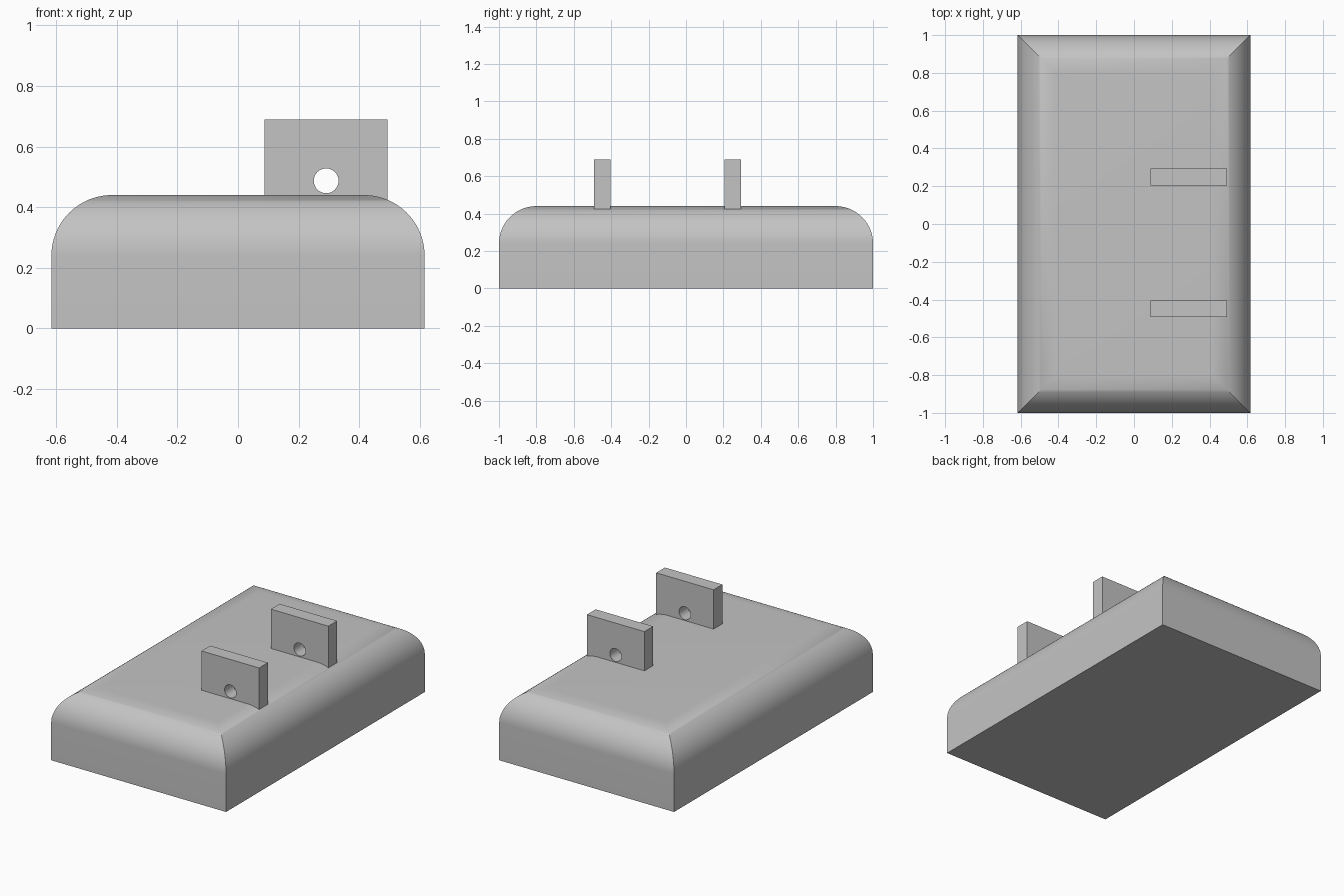
import bpy, bmesh, math

old = bpy.data.objects.get("Cube")
if old:
    bpy.data.objects.remove(old)

# One plain grey for everything
grey = bpy.data.materials.new("plain_grey")
grey.use_nodes = True
colour = (0.55, 0.55, 0.55, 1)
grey.diffuse_color = colour
grey.node_tree.nodes["Principled BSDF"].inputs["Base Color"].default_value = colour

HALF_X, HALF_Y, TOP, FILLET = 0.616, 1.0, 0.44, 0.2


def make_object(name, bm):
    bmesh.ops.recalc_face_normals(bm, faces=bm.faces)
    mesh = bpy.data.meshes.new(name)
    bm.to_mesh(mesh)
    bm.free()
    mesh.materials.append(grey)
    obj = bpy.data.objects.new(name, mesh)
    bpy.context.collection.objects.link(obj)
    return obj


def smooth(obj):
    bpy.ops.object.select_all(action='DESELECT')
    obj.select_set(True)
    bpy.context.view_layer.objects.active = obj
    bpy.ops.object.shade_smooth_by_angle(angle=math.radians(30))


# Base block: stacked rectangles whose inset follows a quarter round, mitred at the corners
bm = bmesh.new()
steps = 20
levels = [(0, 0)]
for i in range(steps + 1):
    a = math.pi / 2 * i / steps
    levels.append((FILLET * (1 - math.cos(a)), TOP - FILLET + FILLET * math.sin(a)))
rings = []
for inset, z in levels:
    x, y = HALF_X - inset, HALF_Y - inset
    rings.append([bm.verts.new((sx * x, sy * y, z))
                  for sx, sy in ((-1, -1), (1, -1), (1, 1), (-1, 1))])
for low, high in zip(rings, rings[1:]):
    for k in range(4):
        n = (k + 1) % 4
        bm.faces.new((low[k], low[n], high[n], high[k]))
bm.faces.new(rings[0][::-1])
bm.faces.new(rings[-1])
smooth(make_object("base_block", bm))


# Upright lugs, each with a round hole through its thickness
def lug(name, y_front, y_back):
    x0, x1, z0, z1 = 0.088, 0.493, 0.38, 0.69
    hole_x, hole_z, radius, count = 0.291, 0.487, 0.041, 32
    bm = bmesh.new()
    angles = [2 * math.pi * i / count for i in range(count)]
    outlines = ([(x0, z0), (x1, z0), (x1, z1), (x0, z1)],
                [(hole_x + radius * math.cos(a), hole_z + radius * math.sin(a)) for a in angles])
    edges = []
    for outline in outlines:
        vs = [bm.verts.new((x, y_front, z)) for x, z in outline]
        edges += [bm.edges.new((vs[i - 1], vs[i])) for i in range(len(vs))]
    bmesh.ops.triangle_fill(bm, use_beauty=True, edges=edges, normal=(0, -1, 0))
    extruded = bmesh.ops.extrude_face_region(bm, geom=bm.faces[:], use_keep_orig=True)
    moved = [v for v in extruded["geom"] if isinstance(v, bmesh.types.BMVert)]
    bmesh.ops.translate(bm, verts=moved, vec=(0, y_back - y_front, 0))
    smooth(make_object(name, bm))


lug("front_lug", -0.492, -0.404)
lug("back_lug", 0.205, 0.293)
